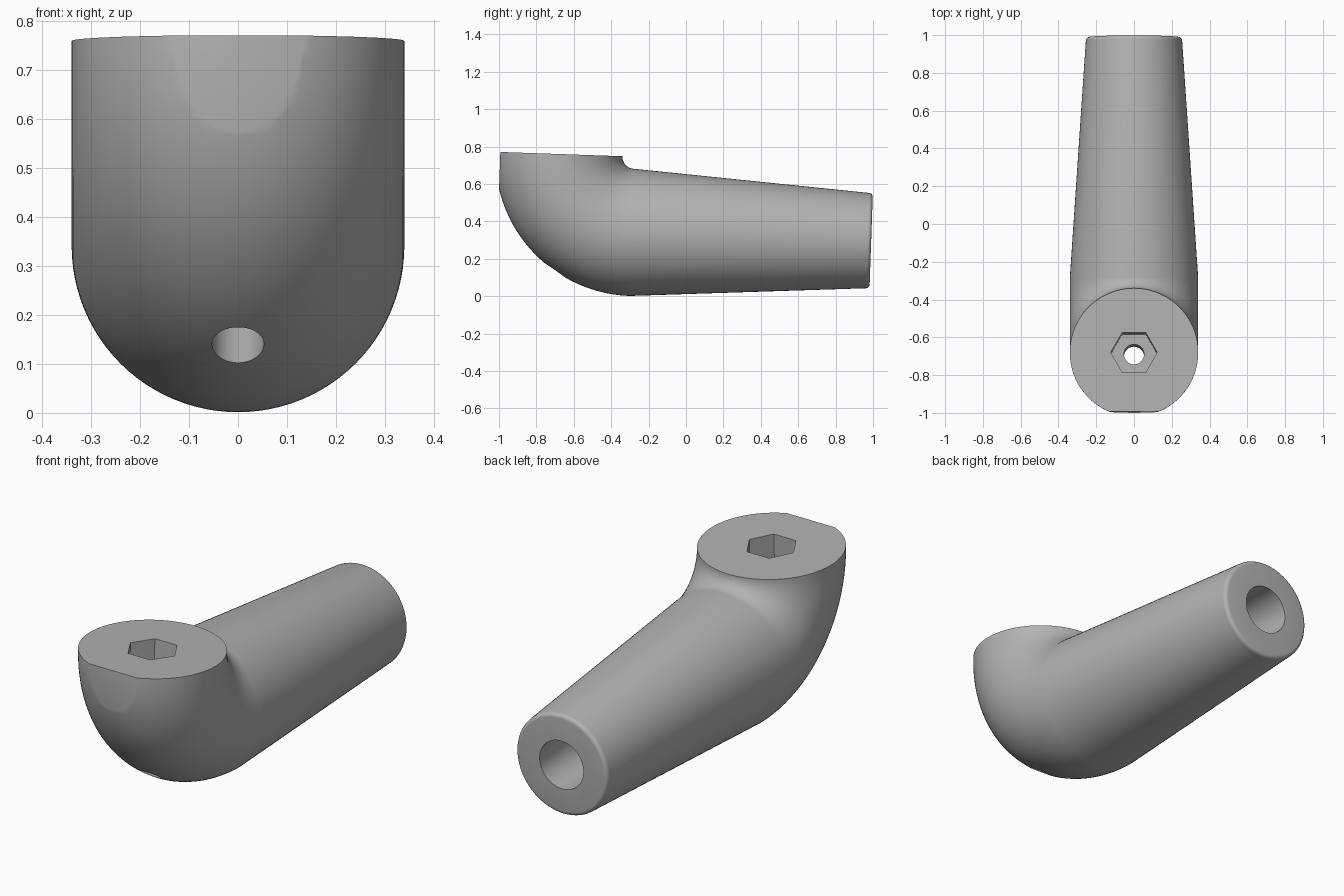
import bpy
import bmesh
from math import sin, cos, pi, radians
from mathutils import Matrix, Vector

if "Cube" in bpy.data.objects:
    bpy.data.objects.remove(bpy.data.objects["Cube"], do_unlink=True)

BEND = 0.405      # bend radius of the elbow centreline
RADIUS = 0.34     # radius of the elbow tube
TIP_RADIUS = 0.255
LENGTH = 1.28     # length of the tapered arm
ROUND = 0.02      # rounded rim at the arm tip
SIDES = 96
PLACE = Matrix.Translation((0, -0.275, 0.746)) @ Matrix.Rotation(radians(-2), 4, "X")

grey = bpy.data.materials.new("grey")
grey.use_nodes = True
colour = (0.45, 0.45, 0.45, 1)
grey.diffuse_color = colour
grey.node_tree.nodes["Principled BSDF"].inputs["Base Color"].default_value = colour


def make_object(name, bm):
    bmesh.ops.recalc_face_normals(bm, faces=bm.faces)
    mesh = bpy.data.meshes.new(name)
    bm.to_mesh(mesh)
    bm.free()
    mesh.materials.append(grey)
    obj = bpy.data.objects.new(name, mesh)
    bpy.context.collection.objects.link(obj)
    obj.matrix_world = PLACE
    return obj


def ring(bm, angle, along, radius):
    """Circle on the sweep: angle round the bend, then distance along the arm."""
    out = Vector((0, -cos(angle), -sin(angle)))
    verts = []
    for i in range(SIDES):
        a = 2 * pi * i / SIDES
        p = out * (BEND + radius * cos(a)) + Vector((radius * sin(a), along, 0))
        verts.append(bm.verts.new(p))
    return verts


def cylinder_cutter(name, radius, depth, sides, centre, rotation):
    bm = bmesh.new()
    bmesh.ops.create_cone(bm, cap_ends=True, segments=sides, radius1=radius, radius2=radius,
                          depth=depth, matrix=Matrix.Translation(centre) @ rotation)
    return make_object(name, bm)


# Elbow and tapered arm as one swept solid
bm = bmesh.new()
steps = 40
rings = [ring(bm, pi / 2 * i / steps, 0, RADIUS) for i in range(steps + 1)]
for i in range(6):
    a = pi / 2 * i / 5
    rings.append(ring(bm, pi / 2, LENGTH - ROUND + ROUND * sin(a),
                      TIP_RADIUS - ROUND + ROUND * cos(a)))
for lower, upper in zip(rings, rings[1:]):
    for i in range(SIDES):
        j = (i + 1) % SIDES
        bm.faces.new((lower[i], lower[j], upper[j], upper[i]))
bm.faces.new(rings[0])
bm.faces.new(rings[-1])
body = make_object("elbow_arm", bm)

# Cutters: hexagon socket, bolt hole, arm bore and the flat on the nose
upright = Matrix.Identity(4)
lying = Matrix.Rotation(pi / 2, 4, "X")
cutters = [
    cylinder_cutter("hex_socket_cutter", 0.123, 0.6, 6, (0, -BEND, 0),
                    Matrix.Rotation(pi / 2, 4, "Z")),
    cylinder_cutter("bolt_hole_cutter", 0.053, 2, 48, (0, -BEND, -0.5), upright),
    cylinder_cutter("arm_bore_cutter", 0.122, 1.4, 64, (0, LENGTH, -BEND), lying),
]
# Point the hexagon corners left and right
hexagon = cutters[0].data
corner = max(v.co.x for v in hexagon.vertices)
if corner < 0.12:
    hexagon.transform(Matrix.Translation((0, -BEND, 0)) @ Matrix.Rotation(pi / 2, 4, "Z")
                      @ Matrix.Translation((0, BEND, 0)))
bm = bmesh.new()
bmesh.ops.create_cube(bm, size=1, matrix=Matrix.Translation((0, -1.218, -0.2)))
cutters.append(make_object("nose_flat_cutter", bm))

bpy.ops.object.select_all(action="DESELECT")
body.select_set(True)
bpy.context.view_layer.objects.active = body
for cutter in cutters:
    cutter.hide_render = True
    cut = body.modifiers.new(cutter.name, "BOOLEAN")
    cut.operation = "DIFFERENCE"
    cut.solver = "EXACT"
    cut.object = cutter
    bpy.ops.object.modifier_apply(modifier=cut.name)
for cutter in cutters:
    bpy.data.objects.remove(cutter, do_unlink=True)

bpy.ops.object.shade_smooth_by_angle(angle=radians(30))
